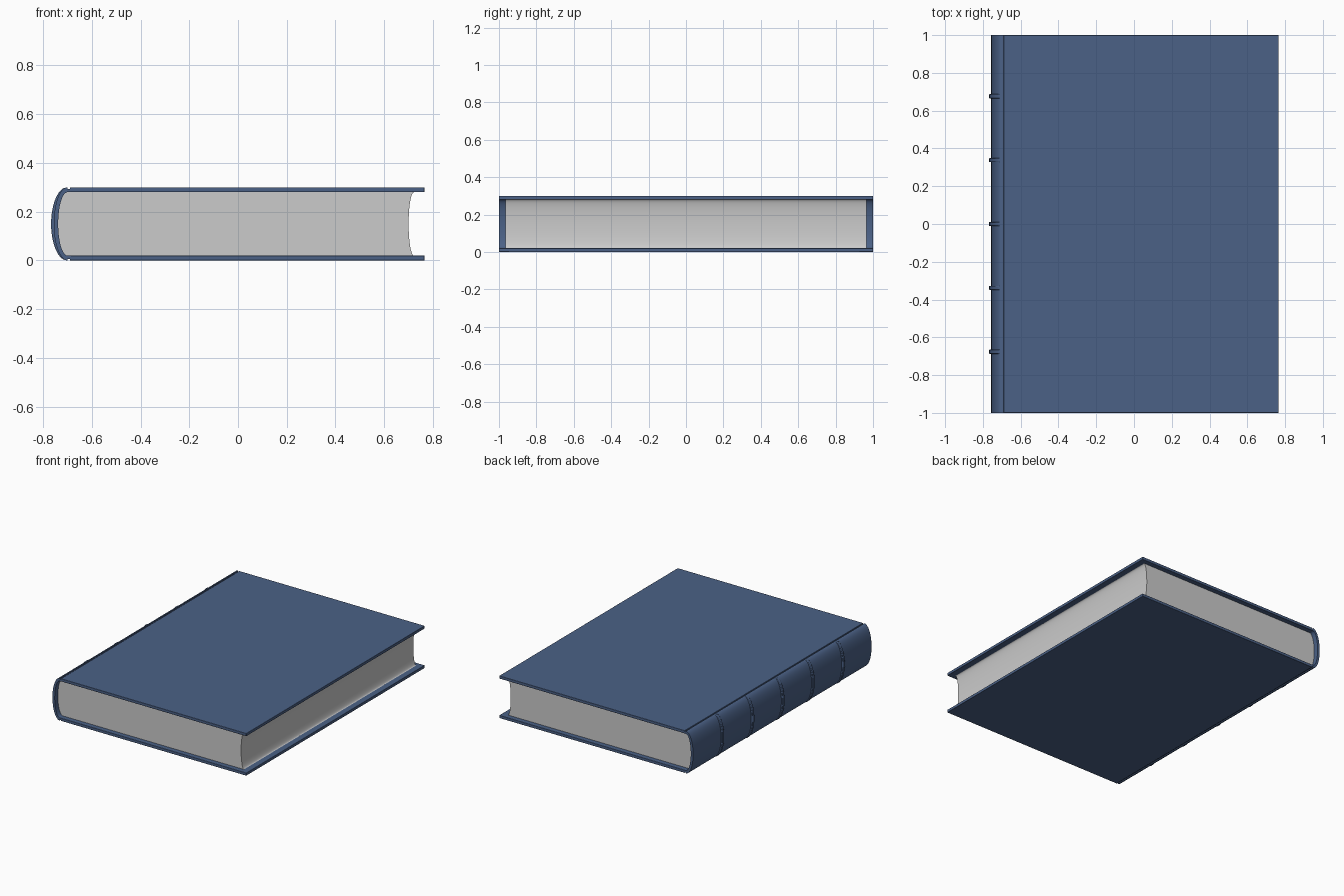
import bpy, bmesh, math

if "Cube" in bpy.data.objects:
    bpy.data.objects.remove(bpy.data.objects["Cube"])

H, T = 0.30, 0.02          # book thickness, board thickness
HINGE, EDGE = -0.70, 0.765  # hinge line and fore-edge of the boards
MID = H / 2

blue = bpy.data.materials.new("blue_cloth")
blue.diffuse_color = (0.07, 0.12, 0.24, 1)
blue.use_nodes = True
blue.node_tree.nodes["Principled BSDF"].inputs["Base Color"].default_value = blue.diffuse_color


def arc(cx, rx, rz, n=28, start=90, end=270):
    """Half ellipse around mid height, running from the top to the bottom."""
    pts = []
    for i in range(n + 1):
        a = math.radians(start + (end - start) * i / n)
        pts.append((cx + rx * math.cos(a), MID + rz * math.sin(a)))
    return pts


def extrude(name, profile, y0, y1, mat=None, bevel=0):
    """Sweep a closed xz profile along y."""
    bm = bmesh.new()
    face = bm.faces.new([bm.verts.new((x, y0, z)) for x, z in profile])
    new = bmesh.ops.extrude_face_region(bm, geom=[face])["geom"]
    bmesh.ops.translate(bm, vec=(0, y1 - y0, 0),
                        verts=[v for v in new if isinstance(v, bmesh.types.BMVert)])
    bmesh.ops.recalc_face_normals(bm, faces=bm.faces)
    mesh = bpy.data.meshes.new(name)
    bm.to_mesh(mesh)
    bm.free()
    obj = bpy.data.objects.new(name, mesh)
    bpy.context.collection.objects.link(obj)
    if mat:
        mesh.materials.append(mat)
    if bevel:
        mod = obj.modifiers.new("soft_edges", "BEVEL")
        mod.width, mod.segments, mod.limit_method = bevel, 2, "ANGLE"
        mod.angle_limit = math.radians(50)
    bpy.ops.object.select_all(action="DESELECT")
    obj.select_set(True)
    bpy.context.view_layer.objects.active = obj
    bpy.ops.object.shade_smooth_by_angle(angle=math.radians(35))
    return obj


# Front and back boards
for name, z in (("back_board", 0), ("front_board", H - T)):
    extrude(name, [(HINGE + 0.01, z), (EDGE, z), (EDGE, z + T), (HINGE + 0.01, z + T)],
            -1, 1, blue, 0.002)

# Thin hinge strips forming the grooves beside the boards
for name, z in (("back_hinge", 0.006), ("front_hinge", H - T)):
    extrude(name, [(HINGE - 0.004, z), (HINGE + 0.014, z),
                   (HINGE + 0.014, z + T - 0.006), (HINGE - 0.004, z + T - 0.006)],
            -1, 1, blue)

# Rounded spine
outer = arc(HINGE, 0.056, MID)
inner = arc(HINGE, 0.038, MID - T)
extrude("spine", outer + inner[::-1], -1, 1, blue)

# Raised bands across the spine
band = arc(HINGE, 0.067, MID + 0.001, start=100, end=260)
band_in = arc(HINGE, 0.050, MID - 0.006, start=100, end=260)
for i in range(5):
    y = (i - 2) * 0.338
    extrude(f"spine_band_{i + 1}", band + band_in[::-1], y - 0.011, y + 0.011, blue, 0.003)

# Page block: rounded back, hollow fore-edge
back = arc(HINGE, 0.038, MID - T)
fore = arc(0.722, 0.022, MID - T)
extrude("page_block", back + fore[::-1], -0.965, 0.965)
